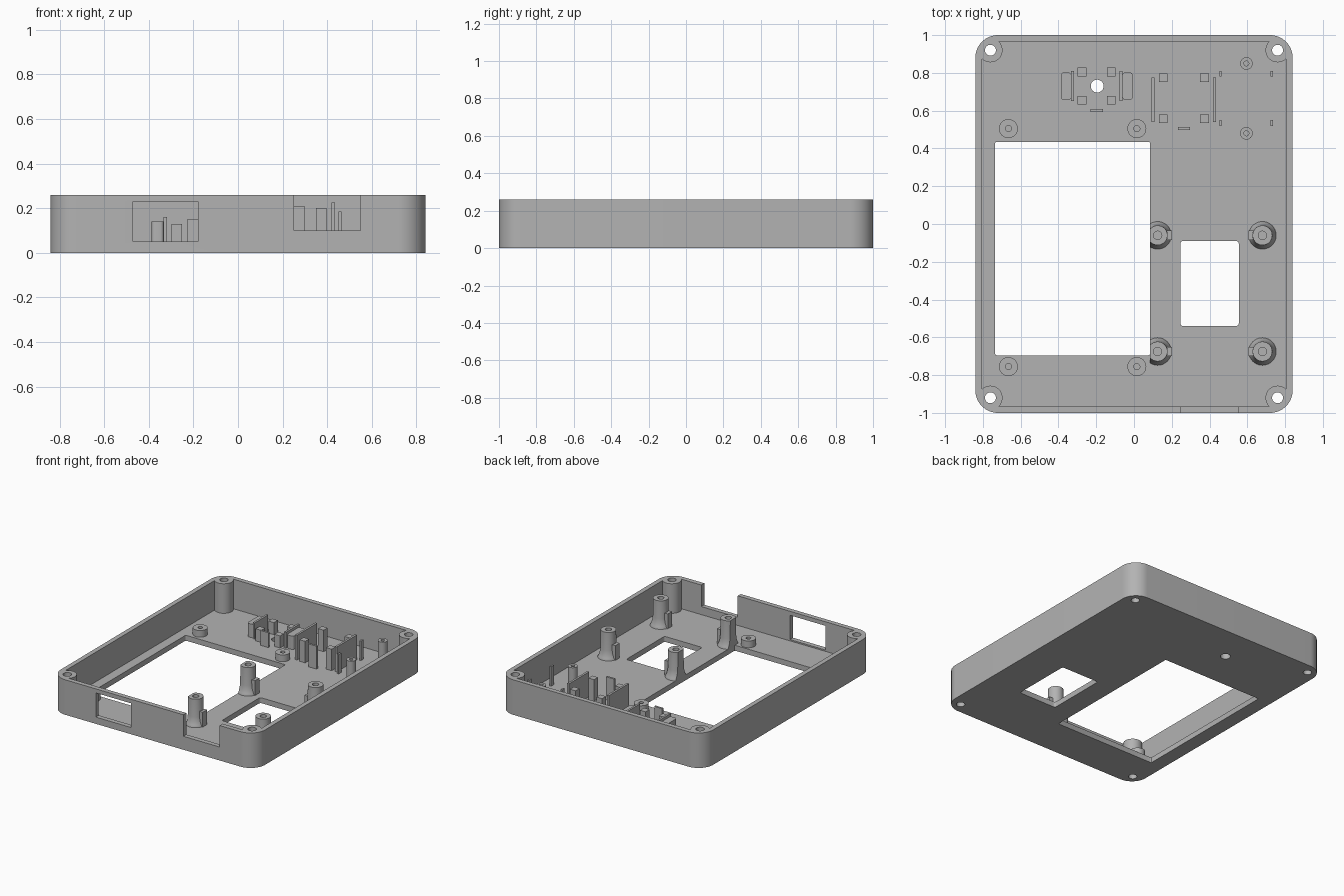
import bpy, bmesh, math
from mathutils import Matrix

if "Cube" in bpy.data.objects:
    bpy.data.objects.remove(bpy.data.objects["Cube"])

HEIGHT, FLOOR = 0.26, 0.04
ROOT = FLOOR - 0.01          # parts sink slightly into the floor

grey = bpy.data.materials.new("matte grey")
grey.use_nodes = True
grey.diffuse_color = (0.45, 0.45, 0.45, 1)
grey.node_tree.nodes["Principled BSDF"].inputs["Base Color"].default_value = grey.diffuse_color


def add_object(name, bm):
    bmesh.ops.recalc_face_normals(bm, faces=bm.faces)
    mesh = bpy.data.meshes.new(name)
    bm.to_mesh(mesh)
    bm.free()
    mesh.materials.append(grey)
    obj = bpy.data.objects.new(name, mesh)
    bpy.context.collection.objects.link(obj)
    return obj


def activate(obj):
    bpy.ops.object.select_all(action="DESELECT")
    obj.select_set(True)
    bpy.context.view_layer.objects.active = obj


def smooth(obj):
    activate(obj)
    bpy.ops.object.shade_smooth_by_angle(angle=math.radians(30))


def block(name, x0, x1, y0, y1, z0, z1, radius=0, segments=12):
    """Box with optionally rounded vertical edges."""
    bm = bmesh.new()
    size = Matrix.Diagonal((x1 - x0, y1 - y0, z1 - z0, 1))
    place = Matrix.Translation(((x0 + x1) / 2, (y0 + y1) / 2, (z0 + z1) / 2))
    bmesh.ops.create_cube(bm, size=1, matrix=place @ size)
    if radius:
        upright = [e for e in bm.edges if abs(e.verts[0].co.z - e.verts[1].co.z) > 1e-4]
        bmesh.ops.bevel(bm, geom=upright, offset=radius, segments=segments,
                        profile=0.5, affect="EDGES")
    return add_object(name, bm)


def peg(name, x, y, width, depth, top, radius=0):
    return block(name, x - width / 2, x + width / 2, y - depth / 2, y + depth / 2,
                 ROOT, top, radius, 5)


def lathe(name, x, y, profile, steps=40):
    """Revolve (radius, height) points about a vertical axis."""
    bm = bmesh.new()
    verts = [bm.verts.new((r, 0, z)) for r, z in profile]
    edges = [bm.edges.new(pair) for pair in zip(verts, verts[1:])]
    bmesh.ops.spin(bm, geom=verts + edges, axis=(0, 0, 1), cent=(0, 0, 0),
                   angle=math.tau, steps=steps)
    bmesh.ops.remove_doubles(bm, verts=bm.verts, dist=1e-5)
    bmesh.ops.translate(bm, verts=bm.verts, vec=(x, y, 0))
    return add_object(name, bm)


def rod(name, x, y, radius, z0, z1):
    return lathe(name, x, y, [(0, z0), (radius, z0), (radius, z1), (0, z1)])


def standoff(name, x, y, outer, bore, top, foot=()):
    """Round support with a blind screw hole and optional flared foot."""
    flare = list(foot) or [(outer, ROOT)]
    return lathe(name, x, y, [(0, FLOOR + 0.01), (bore, FLOOR + 0.01), (bore, top),
                              (outer, top)] + flare + [(0, ROOT)])


def cut(target, *tools):
    for tool in tools:
        mod = target.modifiers.new("cut", "BOOLEAN")
        mod.operation, mod.solver, mod.object = "DIFFERENCE", "EXACT", tool
        activate(target)
        bpy.ops.object.modifier_apply(modifier=mod.name)
        bpy.data.objects.remove(tool)


# Tray: rounded shell hollowed around four corner screw posts
corners = [(sx * 0.76, sy * 0.92) for sx in (-1, 1) for sy in (-1, 1)]
case = block("case", -0.84, 0.84, -1, 1, 0, HEIGHT, 0.12, 16)
cavity = block("cavity", -0.805, 0.805, -0.965, 0.965, FLOOR, 0.4, 0.085)
cut(cavity, *[rod("post_cutter", x, y, 0.064, 0, 0.5) for x, y in corners])
cut(case, cavity)
cut(case, *[rod("screw_hole", x, y, 0.029, -0.1, 0.5) for x, y in corners])

# Floor openings, sensor hole and front wall openings
cut(case,
    block("display_opening", -0.735, 0.085, -0.695, 0.435, -0.1, 0.1, 0.008, 3),
    block("keypad_opening", 0.245, 0.555, -0.54, -0.09, -0.1, 0.1, 0.015, 4),
    rod("sensor_hole", -0.195, 0.73, 0.034, -0.1, 0.1),
    block("port_window", -0.47, -0.18, -1.1, -0.9, 0.05, 0.23),
    block("connector_notch", 0.25, 0.55, -1.1, -0.9, 0.1, 0.5))
smooth(case)

# Low standoffs around the large opening
for x in (-0.665, 0.015):
    for y in (-0.755, 0.505):
        smooth(standoff("display_standoff", x, y, 0.05, 0.016, 0.09))

# Tall flared posts with a key rib facing inwards
flare = [(0.054, 0.11), (0.058, 0.08), (0.066, 0.055), (0.073, FLOOR), (0.073, ROOT)]
for y in (-0.675, -0.06):
    for x, side in ((0.125, 1), (0.68, -1)):
        post = standoff("tall_post", x, y, 0.052, 0.022, 0.242, flare)
        if side > 0:
            cut(post, block("edge_trim", -0.1, 0.085, y - 0.2, y + 0.2, -0.1, 0.5))
        smooth(post)
        peg("post_rib", x + side * 0.055, y, 0.04, 0.05, 0.15)

# Slim standoffs at the back
for y in (0.48, 0.85):
    smooth(standoff("slim_standoff", 0.595, y, 0.033, 0.013, 0.2))

# Small board holder: pegs, side plates, rounded clips and stop
for x in (-0.275, -0.12):
    for y in (0.655, 0.805):
        peg("small_board_peg", x, y, 0.046, 0.046, 0.13)
for side in (-1, 1):
    peg("small_board_plate", -0.197 + side * 0.129, 0.73, 0.015, 0.16, 0.16)
    smooth(peg("small_board_clip", -0.197 + side * 0.163, 0.73, 0.054, 0.145, 0.14, 0.015))
peg("small_board_stop", -0.197, 0.6, 0.065, 0.015, 0.15)

# Large board holder: pegs, side plates and stop
for x in (0.155, 0.373):
    for y in (0.558, 0.775):
        peg("large_board_peg", x, y, 0.046, 0.046, 0.2)
for x in (0.1, 0.427):
    peg("large_board_plate", x, 0.658, 0.016, 0.235, 0.225)
peg("large_board_stop", 0.265, 0.505, 0.065, 0.015, 0.21)

# Thin locating pins
for x in (0.458, 0.73):
    for y in (0.535, 0.795):
        peg("locating_pin", x, y, 0.013, 0.03, 0.185)
